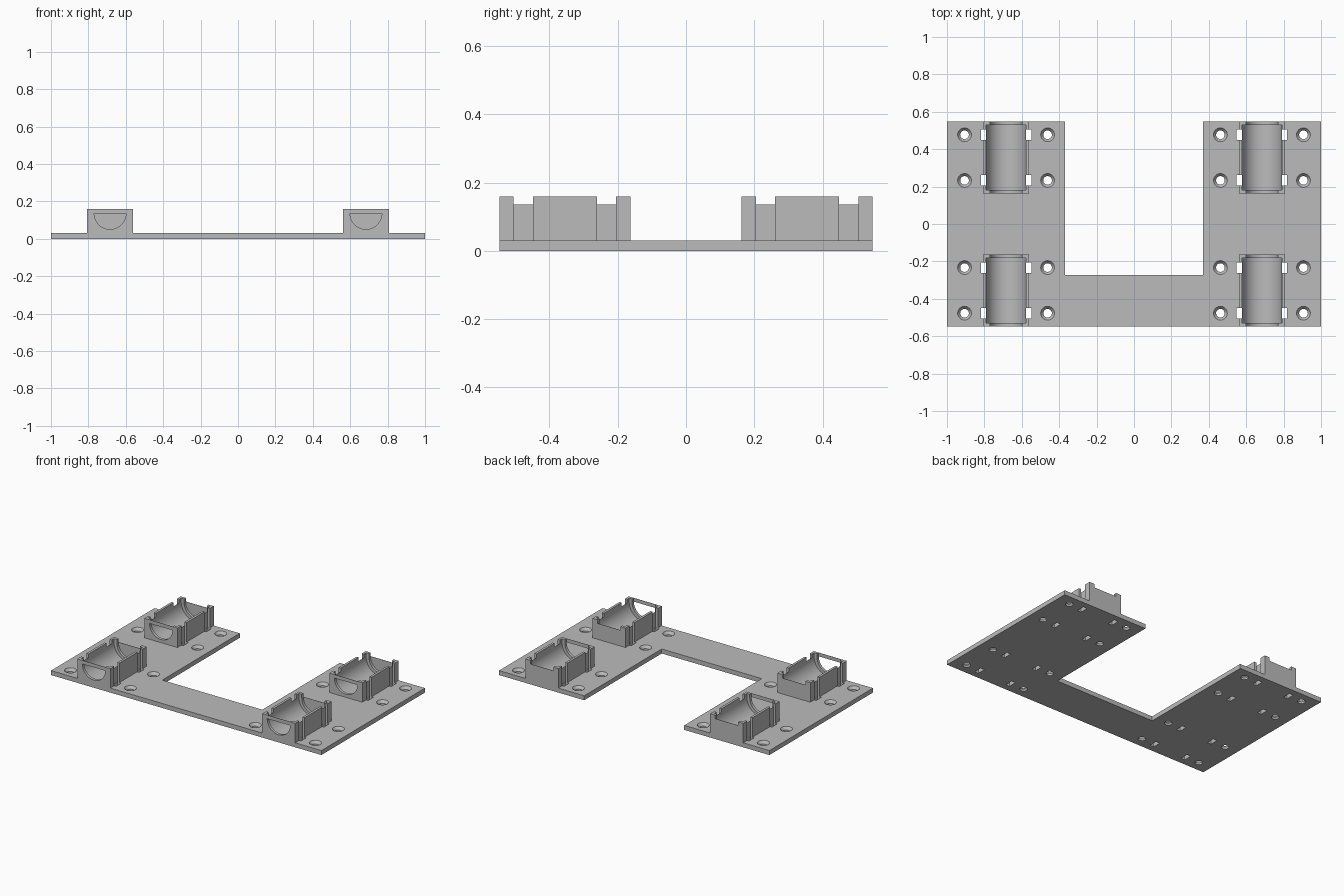
import bpy, bmesh, math
from mathutils import Vector

if "Cube" in bpy.data.objects:
    bpy.data.objects.remove(bpy.data.objects["Cube"])

grey = bpy.data.materials.new("plain_grey")
grey.use_nodes = True
grey.diffuse_color = (0.5, 0.5, 0.5, 1)
grey.node_tree.nodes["Principled BSDF"].inputs["Base Color"].default_value = (0.5, 0.5, 0.5, 1)


def prism(bm, outline, offset):
    """Closed solid made by pushing a planar outline along an offset."""
    base = bm.faces.new([bm.verts.new(p) for p in outline])
    out = bmesh.ops.extrude_face_region(bm, geom=[base])
    moved = [g for g in out["geom"] if isinstance(g, bmesh.types.BMVert)]
    bmesh.ops.translate(bm, verts=moved, vec=Vector(offset))


def box(bm, x0, x1, y0, y1, z0, z1):
    prism(bm, [(x0, y0, z0), (x1, y0, z0), (x1, y1, z0), (x0, y1, z0)], (0, 0, z1 - z0))


def make(name, bm):
    bmesh.ops.recalc_face_normals(bm, faces=bm.faces)
    mesh = bpy.data.meshes.new(name)
    bm.to_mesh(mesh)
    bm.free()
    mesh.materials.append(grey)
    obj = bpy.data.objects.new(name, mesh)
    bpy.context.collection.objects.link(obj)
    return obj


def cut(obj, bm):
    """Subtract a cutter solid and bake the result."""
    cutter = make("cutter", bm)
    cutter.hide_render = True
    mod = obj.modifiers.new("cut", "BOOLEAN")
    mod.solver = "EXACT"
    mod.object = cutter
    graph = bpy.context.evaluated_depsgraph_get()
    mesh = bpy.data.meshes.new_from_object(obj.evaluated_get(graph))
    obj.modifiers.clear()
    obj.data = mesh
    bpy.data.objects.remove(cutter)


def half_round(radius, y, top=None):
    """Lower half circle, optionally carried straight up to a top height."""
    n = 32
    pts = [(radius * math.cos(math.pi + math.pi * i / n), y,
            axis_z + radius * math.sin(math.pi + math.pi * i / n)) for i in range(n + 1)]
    if top:
        pts += [(radius, y, top), (-radius, y, top)]
    return pts


depth = 0.547          # half depth of the plate
thick = 0.03           # plate thickness
top_z = 0.16           # top of the holders
axis_z = 0.136         # axis of the bearing seats
hold_x, hold_y = 0.684, 0.355
half_w, half_l = 0.122, 0.192
seat_r, shaft_r = 0.106, 0.085
tie_y = 0.122          # tie slot offset from the holder centre
centres = [(sx * hold_x, sy * hold_y) for sx in (-1, 1) for sy in (-1, 1)]

# U-shaped base plate
bm = bmesh.new()
prism(bm, [(-1, -depth, 0), (1, -depth, 0), (1, depth, 0), (0.37, depth, 0),
           (0.37, -0.272, 0), (-0.37, -0.272, 0), (-0.37, depth, 0), (-1, depth, 0)],
      (0, 0, thick))
plate = make("base_plate", bm)

# Tie slots and countersunk screw holes through the plate
bm = bmesh.new()
for cx, cy in centres:
    for sx in (-1, 1):
        for sy in (-1, 1):
            x, y = cx + sx * 0.121, cy + sy * tie_y
            box(bm, x - 0.014, x + 0.014, y - 0.028, y + 0.028, -0.1, 0.1)
            hx, hy = cx + sx * 0.222, cy + sy * tie_y
            rings = []
            for r, z in ((0.023, -0.02), (0.023, 0.012), (0.037, thick), (0.037, 0.06)):
                rings.append([bm.verts.new((hx + r * math.cos(a * math.tau / 32),
                                            hy + r * math.sin(a * math.tau / 32), z))
                              for a in range(32)])
            for low, high in zip(rings, rings[1:]):
                for i in range(32):
                    j = (i + 1) % 32
                    bm.faces.new((low[i], low[j], high[j], high[i]))
            bm.faces.new(rings[0])
            bm.faces.new(rings[-1])
cut(plate, bm)

# Bearing holder block
bm = bmesh.new()
box(bm, -half_w, half_w, -half_l, half_l, thick, top_z)
holder = make("bearing_holder", bm)

# Bearing seat, then the narrower shaft channel through both ends
for radius, half in ((seat_r, 0.173), (shaft_r, 0.3)):
    bm = bmesh.new()
    prism(bm, half_round(radius, -half, 0.3), (0, 2 * half, 0))
    cut(holder, bm)

# Tie grooves down both side walls
bm = bmesh.new()
for sx in (-1, 1):
    for sy in (-1, 1):
        x, y = sx * 0.125, sy * tie_y
        box(bm, x - 0.019, x + 0.019, y - 0.028, y + 0.028, 0, 0.3)
cut(holder, bm)

# Thin bar over the front opening
bm = bmesh.new()
box(bm, -shaft_r, shaft_r, -half_l, -half_l + 0.002, axis_z, top_z)
bar = make("front_bar", bm)

# Thin half-round web closing the back opening
bm = bmesh.new()
prism(bm, half_round(shaft_r, half_l), (0, -0.002, 0))
web = make("back_web", bm)

# Smooth the round surfaces, keep edges sharp
for obj in (plate, holder):
    bpy.ops.object.select_all(action="DESELECT")
    obj.select_set(True)
    bpy.context.view_layer.objects.active = obj
    bpy.ops.object.shade_smooth_by_angle(angle=math.radians(25))

# Repeat each holder part at the four stations
for part in (holder, bar, web):
    for i, (cx, cy) in enumerate(centres):
        obj = part
        if i:
            obj = part.copy()
            bpy.context.collection.objects.link(obj)
        obj.location = (cx, cy, 0)
